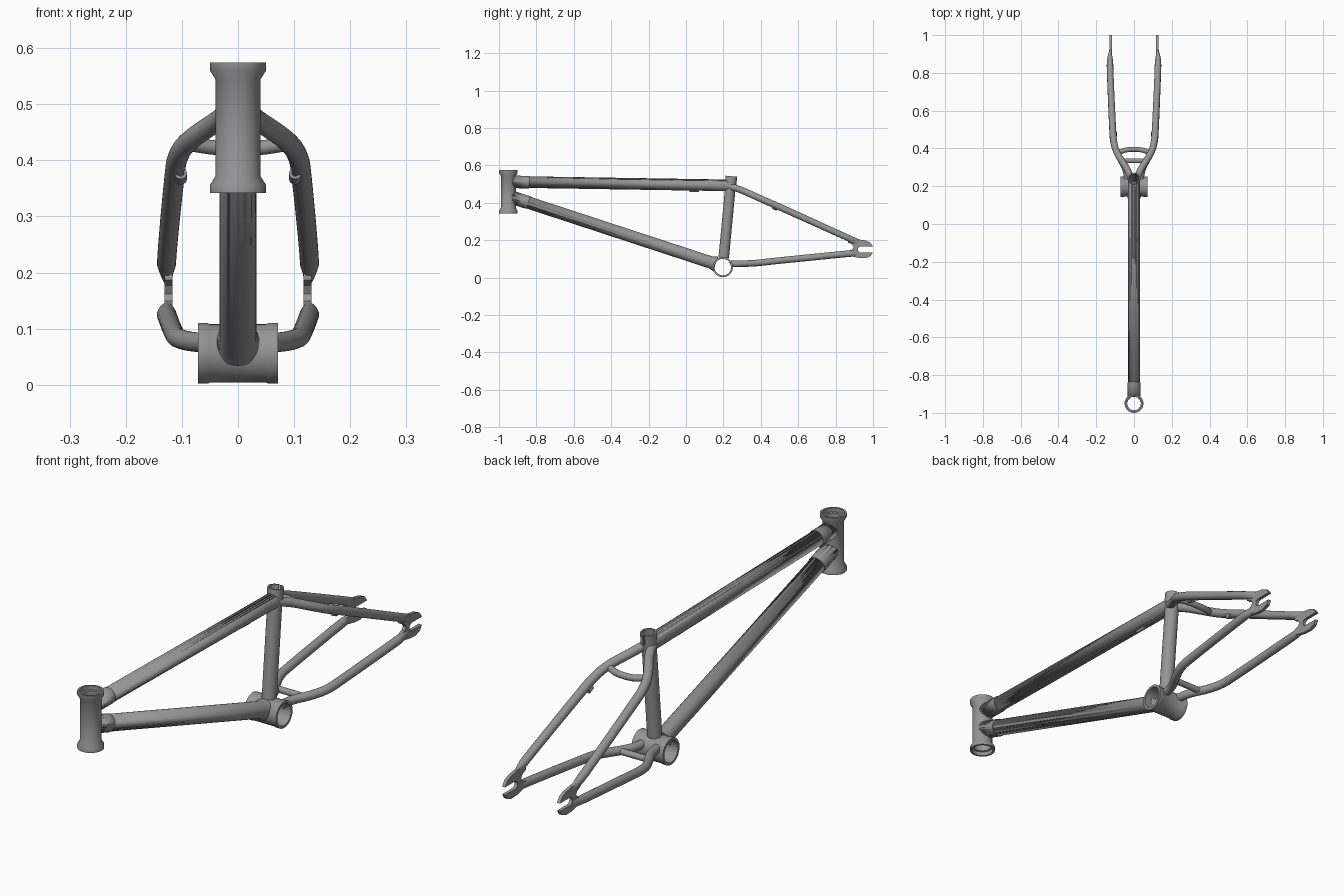
import bpy, bmesh
from math import sin, cos, pi, radians
from mathutils import Vector as V

cube = bpy.data.objects.get("Cube")
if cube:
    bpy.data.objects.remove(cube)

grey = bpy.data.materials.new("frame_grey")
grey.use_nodes = True
grey.diffuse_color = (0.3, 0.3, 0.3, 1)
grey.node_tree.nodes["Principled BSDF"].inputs["Base Color"].default_value = (0.3, 0.3, 0.3, 1)


def finish(name, bm):
    bmesh.ops.recalc_face_normals(bm, faces=bm.faces)
    mesh = bpy.data.meshes.new(name)
    bm.to_mesh(mesh)
    bm.free()
    mesh.materials.append(grey)
    ob = bpy.data.objects.new(name, mesh)
    bpy.context.collection.objects.link(ob)
    bpy.ops.object.select_all(action="DESELECT")
    ob.select_set(True)
    bpy.context.view_layer.objects.active = ob
    bpy.ops.object.shade_smooth_by_angle(angle=radians(35))
    return ob


def skin(name, rings, wrap=False):
    """Join closed rings of points into a surface, wrapped or capped."""
    bm = bmesh.new()
    loops = [[bm.verts.new(p) for p in ring] for ring in rings]
    n = len(loops[0])
    for a, b in zip(loops, loops[1:] + (loops[:1] if wrap else [])):
        for i in range(n):
            j = (i + 1) % n
            bm.faces.new((a[i], a[j], b[j], b[i]))
    if not wrap:
        bm.faces.new(loops[0])
        bm.faces.new(loops[-1])
    return finish(name, bm)


def lathe(name, profile, origin, axis, gap=0, steps=48):
    """Turn a closed (radius, height) profile; a gap leaves a slot at the rear."""
    w = V(axis).normalized()
    u = (V((0, 1, 0)) if abs(w.y) < 0.9 else V((0, 0, 1)))
    u = (u - w * u.dot(w)).normalized()
    v = w.cross(u)
    count = steps + 1 if gap else steps
    rings = []
    for k in range(count):
        a = gap / 2 + (2 * pi - gap) * k / steps
        d = u * cos(a) + v * sin(a)
        rings.append([V(origin) + d * r + w * h for r, h in profile])
    return skin(name, rings, wrap=not gap)


def smooth_path(pts, steps=8):
    """Pass a smooth curve through points, which may carry extra values."""
    p = [V(q) for q in pts]
    p = [p[0] * 2 - p[1]] + p + [p[-1] * 2 - p[-2]]
    out = []
    for a, b, c, d in zip(p, p[1:], p[2:], p[3:]):
        for k in range(steps):
            t = k / steps
            out.append((b * 2 + (c - a) * t + (a * 2 - b * 5 + c * 4 - d) * t**2
                        + (b * 3 - a - c * 3 + d) * t**3) / 2)
    return out + [p[-2]]


def tube(name, pts, radii, widths=None, sides=28):
    """Sweep a round or flattened section along points."""
    pts = [V(p) for p in pts]
    widths = widths or radii
    rings = []
    for i, c in enumerate(pts):
        t = (pts[min(i + 1, len(pts) - 1)] - pts[max(i - 1, 0)]).normalized()
        u = t.cross(V((0, 0, 1))).normalized()
        v = u.cross(t)
        rings.append([c + u * widths[i] * cos(2 * pi * k / sides)
                      + v * radii[i] * sin(2 * pi * k / sides) for k in range(sides)])
    return skin(name, rings)


def bored(ob, *cutters):
    for c in cutters:
        m = ob.modifiers.new("bore", "BOOLEAN")
        m.operation = "DIFFERENCE"
        m.object = c
        m.solver = "EXACT"


def bore(name, a, b, r):
    a, b = V(a), V(b)
    w = (b - a).normalized()
    u = w.orthogonal().normalized()
    v = w.cross(u)
    ob = skin(name, [[c + (u * cos(k * pi / 24) + v * sin(k * pi / 24)) * r
                      for k in range(48)] for c in (a, b)])
    ob.hide_render = True
    ob.hide_viewport = True
    ob.display_type = "WIRE"
    return ob


# Main joints of the frame
head = V((0, -0.95, 0.342))
shell = V((0, 0.197, 0.056))
seat_top = V((0, 0.243, 0.542))
seat_dir = (seat_top - shell).normalized()
seat_len = (seat_top - shell).length

# Hidden cutters that keep the hollow parts open
head_bore = bore("head_bore_cutter", head + V((0, 0, -0.1)), head + V((0, 0, 0.35)), 0.035)
shell_bore = bore("shell_bore_cutter", shell - V((0.2, 0, 0)), shell + V((0.2, 0, 0)), 0.043)
seat_bore = bore("seat_bore_cutter", shell + seat_dir * 0.1, seat_top + seat_dir * 0.1, 0.0235)

# Head tube with flared cups at both ends
lathe("head_tube", [(0.05, 0), (0.05, 0.014), (0.04, 0.03), (0.04, 0.202), (0.05, 0.218),
                    (0.05, 0.232), (0.042, 0.232), (0.042, 0.215), (0.036, 0.213),
                    (0.036, 0.019), (0.042, 0.017), (0.042, 0)], head, (0, 0, 1))

# Bottom bracket shell
lathe("bottom_bracket_shell", [(0.054, -0.071), (0.054, -0.054), (0.052, -0.05), (0.052, 0.05),
                               (0.054, 0.054), (0.054, 0.071), (0.044, 0.071), (0.044, -0.071)],
      shell, (1, 0, 0))

# Seat tube and slotted seat collar
lathe("seat_tube", [(0.028, 0.05), (0.028, seat_len - 0.04), (0.024, seat_len - 0.04),
                    (0.024, 0.05)], shell, seat_dir)
lathe("seat_collar", [(0.031, seat_len - 0.044), (0.031, seat_len), (0.0245, seat_len),
                      (0.0245, seat_len - 0.044)], shell, seat_dir, gap=radians(16))

# Top tube and down tube, each with a sleeve behind the head tube
top_a, top_b = V((0, -0.95, 0.512)), V((0, 0.23, 0.493))
down_a, down_b = V((0, -0.95, 0.436)), shell + V((0, 0, 0.004))
down_dir = (down_b - down_a).normalized()
bored(tube("top_tube", [top_a, top_b], [0.031, 0.031]), head_bore, seat_bore)
bored(tube("down_tube", [down_a, down_b - down_dir * 0.066, down_b - down_dir * 0.04],
           [0.033, 0.033, 0.041]), head_bore, shell_bore)
for name, a, b, r in (("top_tube_sleeve", top_a, top_b, 0.0335),
                      ("down_tube_sleeve", down_a, down_b, 0.0355)):
    d = (b - a).normalized()
    bored(tube(name, [a, a + d * 0.112], [r, r]), head_bore)

# Cable guide under the top tube
tube("top_tube_cable_guide", [(0, 0.02, 0.466), (0, 0.07, 0.465)], [0.008, 0.008])

# Dropout outline in (y, z): a fork with a rounded rear slot
slot = [(0.935 - 0.016 * sin(k * pi / 8), 0.15 + 0.016 * cos(k * pi / 8)) for k in range(9)]
outline = ([(0.865, 0.21), (0.915, 0.205), (0.96, 0.198), (0.985, 0.187), (1.0, 0.166)] + slot
           + [(0.998, 0.134), (0.988, 0.115), (0.96, 0.104), (0.92, 0.106), (0.865, 0.118),
              (0.865, 0.142), (0.888, 0.149), (0.896, 0.162), (0.888, 0.177), (0.865, 0.187)])

for s, side in ((1, "left"), (-1, "right")):
    # Seat stay: x, y, z, with radius and half width carried apart
    path = smooth_path([(0.012 * s, 0.235, 0.488), (0.04 * s, 0.295, 0.468),
                        (0.085 * s, 0.368, 0.436), (0.106 * s, 0.43, 0.408),
                        (0.114 * s, 0.53, 0.364), (0.127 * s, 0.84, 0.224),
                        (0.124 * s, 0.925, 0.186)])
    flat = [0.018 - 0.003 * max(0, p.y - 0.5) for p in path]
    width = [min(r, 0.006 + max(0, 0.925 - p.y) * 0.17) for p, r in zip(path, flat)]
    bored(tube("seat_stay_" + side, path, flat, width), seat_bore)

    # Chain stay
    path = smooth_path([(0.03 * s, 0.215, 0.073), (0.045 * s, 0.29, 0.074),
                        (0.083 * s, 0.365, 0.077), (0.106 * s, 0.425, 0.083),
                        (0.114 * s, 0.51, 0.092), (0.127 * s, 0.84, 0.125),
                        (0.124 * s, 0.92, 0.132)])
    flat = [0.0175] * len(path)
    width = [min(r, 0.006 + max(0, 0.92 - p.y) * 0.17) for p, r in zip(path, flat)]
    bored(tube("chain_stay_" + side, path, flat, width), shell_bore)

    # Dropout plate
    bm = bmesh.new()
    face = bm.faces.new([bm.verts.new((0.124 * s - 0.007, y, z)) for y, z in outline])
    made = bmesh.ops.extrude_face_region(bm, geom=[face])["geom"]
    bmesh.ops.translate(bm, vec=(0.014, 0, 0),
                        verts=[e for e in made if isinstance(e, bmesh.types.BMVert)])
    finish("dropout_" + side, bm)

    # Cable guide beneath the seat stay
    lathe("stay_cable_guide_" + side, [(0.011, 0), (0.011, 0.025), (0.006, 0.025), (0.006, 0)],
          (0.102 * s, 0.465, 0.377), (0, 0.91, -0.41), steps=20)

# Bridges between the stays
arch = smooth_path([(-0.09, 0.375, 0.43), (-0.045, 0.391, 0.423), (0, 0.395, 0.421),
                    (0.045, 0.391, 0.423), (0.09, 0.375, 0.43)])
tube("seat_stay_bridge", arch, [0.013] * len(arch), sides=20)
tube("chain_stay_bridge", [(-0.07, 0.335, 0.075), (0.07, 0.335, 0.075)], [0.013, 0.013], sides=20)
